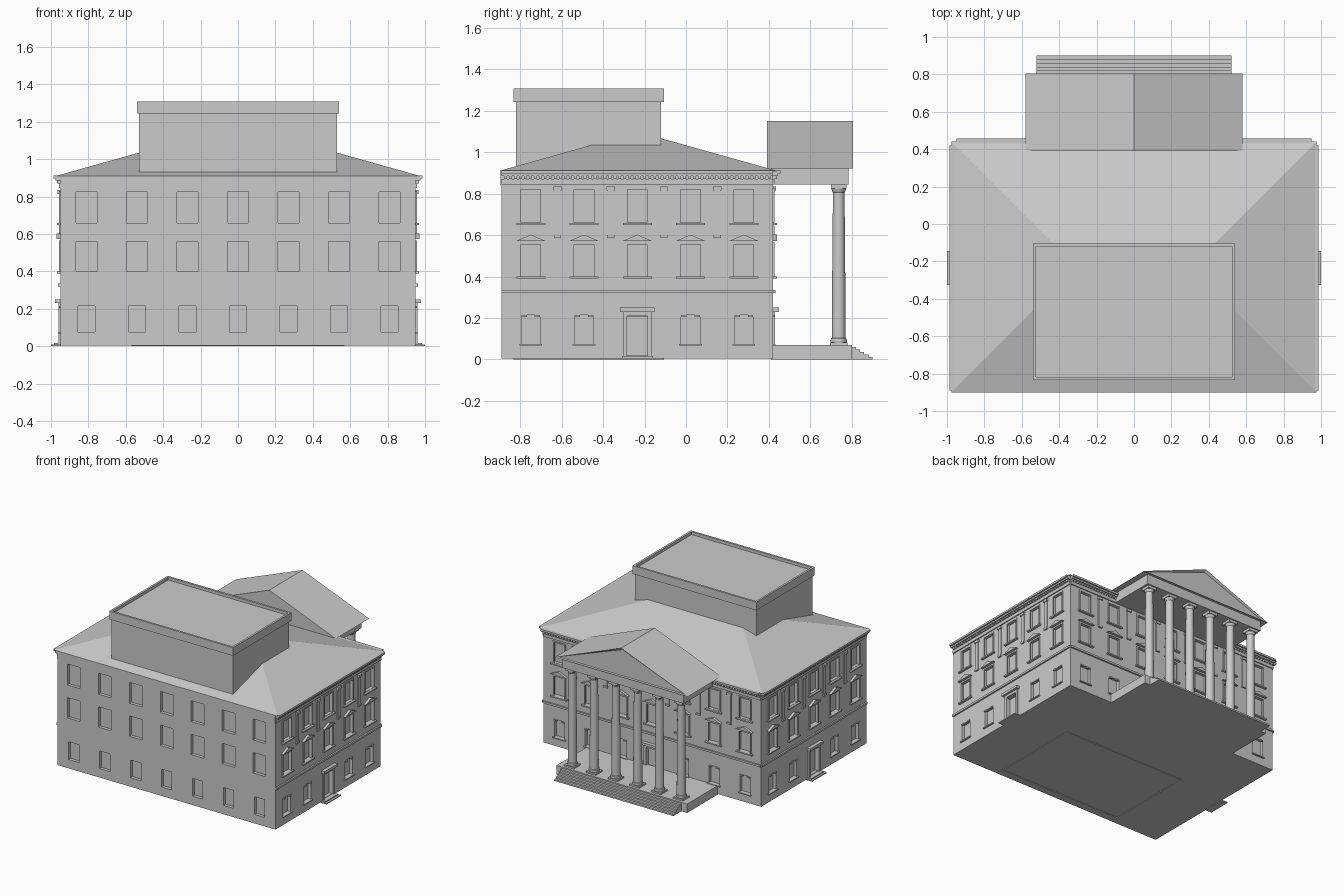
import bpy, bmesh, math
from mathutils import Matrix

cube = bpy.data.objects.get("Cube")
if cube:
    bpy.data.objects.remove(cube, do_unlink=True)

stone = bpy.data.materials.new("pale_grey_stone")
stone.use_nodes = True
GREY = (0.6, 0.6, 0.6, 1)
stone.diffuse_color = GREY
stone.node_tree.nodes["Principled BSDF"].inputs["Base Color"].default_value = GREY

# Main wall planes
X, FRONT, BACK, TOP = 0.95, -0.89, 0.42, 0.91
MID = (FRONT + BACK) / 2


def finish(name, bm):
    bmesh.ops.recalc_face_normals(bm, faces=bm.faces)
    mesh = bpy.data.meshes.new(name)
    bm.to_mesh(mesh)
    bm.free()
    mesh.materials.append(stone)
    ob = bpy.data.objects.new(name, mesh)
    bpy.context.collection.objects.link(ob)
    return ob


def box(bm, x0, x1, y0, y1, z0, z1):
    m = Matrix.Translation(((x0 + x1) / 2, (y0 + y1) / 2, (z0 + z1) / 2))
    m = m @ Matrix.Diagonal((abs(x1 - x0), abs(y1 - y0), z1 - z0, 1))
    bmesh.ops.create_cube(bm, size=1, matrix=m)


def on_wall(side, u, out):
    return {"front": (u, FRONT - out), "back": (u, BACK + out),
            "left": (X + out, u), "right": (-X - out, u)}[side]


def wall_box(bm, side, u, width, out0, out1, z0, z1):
    x0, y0 = on_wall(side, u - width / 2, out0)
    x1, y1 = on_wall(side, u + width / 2, out1)
    box(bm, min(x0, x1), max(x0, x1), min(y0, y1), max(y0, y1), z0, z1)


def wall_prism(bm, side, u, width, out, z0, z1):
    rings = []
    for o in (-0.005, out):
        rings.append([bm.verts.new((*on_wall(side, u + du, o), z))
                      for du, z in ((-width / 2, z0), (width / 2, z0), (0, z1))])
    a, b = rings
    bm.faces.new(a)
    bm.faces.new(b)
    for i in range(3):
        j = (i + 1) % 3
        bm.faces.new((a[i], a[j], b[j], b[i]))


def frame(bm, side, u, w, z0, z1, t=0.01, out=0.006):
    for s in (-1, 1):
        wall_box(bm, side, u + s * (w + t) / 2, t, -0.005, out, z0, z1)
    wall_box(bm, side, u, w + 2 * t, -0.005, out, z1, z1 + t)


# Column positions of the windows on each wall
seven = [0.27 * i for i in range(-3, 4)]
five = [MID + 0.257 * i for i in range(-2, 3)]
walls = {"front": seven, "back": seven, "left": five, "right": five}

cut, trim, sills, pilasters, doors = (bmesh.new() for _ in range(5))
for side, columns in walls.items():
    plain = side == "front"
    for i, u in enumerate(columns):
        has_door = not plain and i == len(columns) // 2
        wall_box(cut, side, u, 0.11, -0.025, 0.05, 0.66, 0.825)
        wall_box(cut, side, u, 0.11, -0.025, 0.05, 0.40, 0.56)
        if has_door:
            wall_box(cut, side, u, 0.10, -0.025, 0.05, 0.02, 0.205)
        else:
            wall_box(cut, side, u, 0.09, -0.025, 0.05, 0.075, 0.215)
        if plain:
            continue
        # Upper surrounds, pediments and sills
        frame(trim, side, u, 0.095, 0.66, 0.82)
        frame(trim, side, u, 0.095, 0.40, 0.555)
        wall_prism(trim, side, u, 0.14, 0.02, 0.572, 0.602)
        for z in (0.648, 0.39):
            wall_box(sills, side, u, 0.14, -0.005, 0.018, z, z + 0.01)
        if has_door:
            frame(doors, side, u, 0.10, 0.015, 0.21, 0.02, 0.01)
            wall_box(doors, side, u, 0.165, -0.005, 0.028, 0.23, 0.25)
            wall_box(doors, side, u, 0.18, -0.005, 0.05, 0, 0.008)
            wall_box(doors, side, u, 0.15, -0.005, 0.035, 0.008, 0.016)
        else:
            wall_box(sills, side, u, 0.11, -0.005, 0.012, 0.067, 0.075)
            for s in (-1, 1):
                wall_box(trim, side, u + s * 0.032, 0.026, -0.005, 0.008, 0.205, 0.215)
    # Slim pilasters between the upper windows
    if not plain:
        for a, b in zip(columns, columns[1:]):
            u = (a + b) / 2
            wall_box(pilasters, side, u, 0.028, -0.005, 0.007, 0.60, 0.815)
            wall_box(pilasters, side, u, 0.04, -0.005, 0.014, 0.815, 0.835)
            wall_box(pilasters, side, u, 0.035, -0.005, 0.012, 0.585, 0.60)

# Main block with recessed window openings
bm = bmesh.new()
box(bm, -X, X, FRONT, BACK, 0.005, TOP)
body = finish("main_walls", bm)
cutter = finish("window_cutter", cut)
cutter.hide_render = True
mod = body.modifiers.new("windows", "BOOLEAN")
mod.operation, mod.solver, mod.object = "DIFFERENCE", "EXACT", cutter
bpy.context.view_layer.objects.active = body
bpy.ops.object.modifier_apply(modifier=mod.name)
bpy.data.objects.remove(cutter, do_unlink=True)

finish("window_surrounds", trim)
finish("window_sills", sills)
finish("pilasters", pilasters)
finish("doorways", doors)

# Belt course and dentilled cornice on three sides, plain frieze on the front
bm = bmesh.new()
for side, u, length in (("back", 0, 2 * X), ("left", MID, BACK - FRONT), ("right", MID, BACK - FRONT)):
    wall_box(bm, side, u, length, -0.005, 0.012, 0.32, 0.335)
    for out, z0, z1 in ((0.008, 0.845, 0.87), (0.025, 0.885, 0.897), (0.037, 0.897, 0.912)):
        wall_box(bm, side, u, length, -0.005, out, z0, z1)
    count = int(length / 0.024)
    for i in range(count):
        wall_box(bm, side, u + (i - (count - 1) / 2) * 0.024, 0.013, -0.005, 0.018, 0.87, 0.885)
wall_box(bm, "front", 0, 2 * X, -0.005, 0.006, 0.84, TOP)
finish("cornice", bm)

# Hipped roof
bm = bmesh.new()
ex, y0, y1, slope = 0.975, -0.9, 0.44, 0.28
half = (y1 - y0) / 2
eaves = [bm.verts.new((x, y, TOP)) for x, y in ((-ex, y0), (ex, y0), (ex, y1), (-ex, y1))]
r0, r1 = (bm.verts.new((s * (ex - half), (y0 + y1) / 2, TOP + half * slope)) for s in (-1, 1))
a, b, c, d = eaves
for f in ((a, b, r1, r0), (b, c, r1), (c, d, r0, r1), (d, a, r0), (d, c, b, a)):
    bm.faces.new(f)
finish("hipped_roof", bm)


def ring(bm, x, ya, yb, t, z0, z1):
    box(bm, -x, x, ya, ya + t, z0, z1)
    box(bm, -x, x, yb - t, yb, z0, z1)
    for s in (-1, 1):
        box(bm, s * (x - t), s * x, ya + t, yb - t, z0, z1)


# Rooftop storey with parapet
bm = bmesh.new()
box(bm, -0.53, 0.53, -0.82, -0.12, 0.93, 1.285)
finish("attic_storey", bm)
bm = bmesh.new()
ring(bm, 0.54, -0.833, -0.105, 0.016, 1.243, 1.308)
finish("attic_parapet", bm)
bm = bmesh.new()
ring(bm, 0.54, -0.833, -0.105, 0.012, 0, 0.006)
finish("base_footing", bm)

# Portico floor and steps
bm = bmesh.new()
box(bm, -0.57, 0.57, BACK - 0.01, 0.80, 0, 0.07)
for i in range(5):
    box(bm, -0.52, 0.52, 0.79, 0.82 + 0.02 * i, 0.048 - 0.012 * i, 0.06 - 0.012 * i)
finish("portico_floor_and_steps", bm)

# Portico columns
profile = [(0.038, 0.082), (0.040, 0.09), (0.038, 0.1), (0.033, 0.104), (0.032, 0.35),
           (0.028, 0.805), (0.032, 0.81), (0.036, 0.825)]
for i in range(6):
    cx, cy, n = -0.475 + 0.19 * i, 0.737, 24
    bm = bmesh.new()
    loops = [[bm.verts.new((cx + r * math.cos(math.tau * k / n), cy + r * math.sin(math.tau * k / n), z))
              for k in range(n)] for r, z in profile]
    for lo, hi in zip(loops, loops[1:]):
        for k in range(n):
            bm.faces.new((lo[k], lo[(k + 1) % n], hi[(k + 1) % n], hi[k]))
    bm.faces.new(loops[0])
    bm.faces.new(loops[-1])
    box(bm, cx - 0.042, cx + 0.042, cy - 0.042, cy + 0.042, 0.068, 0.082)
    box(bm, cx - 0.038, cx + 0.038, cy - 0.038, cy + 0.038, 0.825, 0.847)
    ob = finish(f"portico_column_{i + 1}", bm)
    bpy.ops.object.select_all(action="DESELECT")
    ob.select_set(True)
    bpy.context.view_layer.objects.active = ob
    bpy.ops.object.shade_smooth_by_angle(angle=math.radians(35))

# Portico entablature
bm = bmesh.new()
box(bm, -0.53, 0.53, BACK - 0.01, 0.785, 0.845, 0.926)
finish("portico_entablature", bm)

# Gabled portico roof with a recessed tympanum
bm = bmesh.new()
ends = [[bm.verts.new((x, y, z)) for x, z in ((-0.58, 0.922), (0.58, 0.922), (0, 1.15))]
        for y in (0.39, 0.805)]
p, q = ends
bm.faces.new(p)
gable = bm.faces.new(q)
for i in range(3):
    j = (i + 1) % 3
    bm.faces.new((p[i], p[j], q[j], q[i]))
bmesh.ops.recalc_face_normals(bm, faces=bm.faces)
bmesh.ops.inset_region(bm, faces=[gable], thickness=0.018)
bmesh.ops.translate(bm, verts=gable.verts, vec=(0, -0.015, 0))
# A square-edged return where the inset meets the rim
bmesh.ops.inset_region(bm, faces=[gable], thickness=0.001)
finish("portico_gable_roof", bm)
